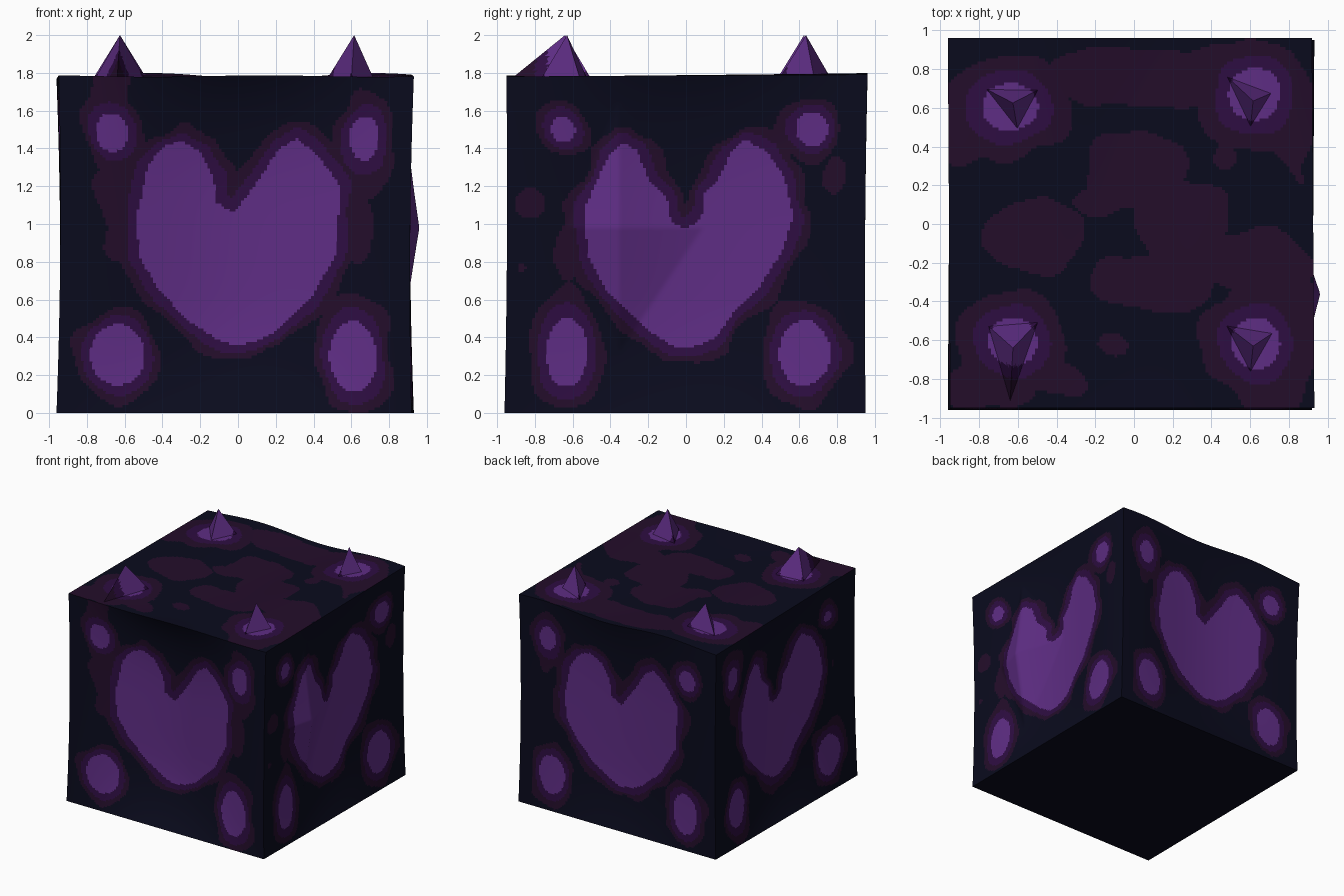
import bpy
import bmesh
import math
from mathutils import Vector, noise

if "Cube" in bpy.data.objects:
    bpy.data.objects.remove(bpy.data.objects["Cube"], do_unlink=True)


def make_material(name, color):
    mat = bpy.data.materials.new(name)
    mat.use_nodes = True
    rgba = (*color, 1.0)
    mat.diffuse_color = rgba
    mat.roughness = 1.0
    mat.specular_intensity = 0.0
    bsdf = mat.node_tree.nodes["Principled BSDF"]
    bsdf.inputs["Base Color"].default_value = rgba
    bsdf.inputs["Roughness"].default_value = 1.0
    bsdf.inputs["Specular IOR Level"].default_value = 0.0
    return mat


NAVY, MAROON, PLUM, PURPLE = range(4)
MATERIALS = [
    make_material("dark navy", (0.003, 0.0033, 0.0125)),
    make_material("dark maroon", (0.017, 0.004, 0.023)),
    make_material("deep plum", (0.027, 0.004, 0.054)),
    make_material("bright purple", (0.112, 0.026, 0.23)),
]

# Heart outlines, from the notch round the right lobe and back
WIDE_HEART = [(-.02, 1.06), (.1, 1.22), (.22, 1.4), (.31, 1.45), (.42, 1.37), (.54, 1.2),
              (.52, .84), (.38, .6), (.2, .43), (.08, .37), (-.04, .36), (-.13, .4),
              (-.28, .5), (-.44, .68), (-.52, .83), (-.54, 1.02), (-.48, 1.3),
              (-.4, 1.41), (-.3, 1.44), (-.2, 1.38), (-.13, 1.25), (-.11, 1.11)]
DEEP_HEART = [(.03, .99), (.09, 1.05), (.1, 1.16), (.16, 1.22), (.24, 1.38), (.31, 1.45),
              (.43, 1.38), (.52, 1.25), (.57, 1.04), (.51, .86), (.39, .67), (.25, .53),
              (.16, .4), (.04, .35), (-.06, .35), (-.18, .42), (-.42, .65), (-.52, .83),
              (-.54, 1.08), (-.41, 1.36), (-.33, 1.43), (-.26, 1.39), (-.2, 1.24),
              (-.1, 1.14), (-.08, 1.01), (-.02, .98)]
HEARTS = {"front": WIDE_HEART, "left": DEEP_HEART,
          "back": [(u + .03, v) for u, v in WIDE_HEART], "right": DEEP_HEART}

# Glowing spots as (u, v, radius u, radius v), u running to the viewer's right
SPOTS = {
    "front": [(-.67, 1.48, .085, .1), (.67, 1.46, .075, .11),
              (-.64, .31, .145, .16), (.61, .3, .125, .19)],
    "left": [(-.65, 1.5, .065, .07), (.67, 1.5, .085, .09),
             (-.63, .32, .11, .18), (.63, .32, .135, .18)],
    "back": [(-.65, 1.48, .07, .1), (.67, 1.46, .08, .09),
             (-.62, .31, .12, .16), (.65, .31, .12, .17)],
    "right": [(-.7, 1.46, .075, .1), (.61, 1.49, .05, .05),
              (-.63, .31, .12, .16), (.62, .3, .13, .17)],
    "top": [(-.64, .61, .14, .12), (.62, .67, .135, .135),
            (-.63, -.61, .125, .125), (.63, -.62, .125, .13)],
}

# Faint stains in the same form
STAINS = {
    "front": [(-.67, 1.7, .09, .18), (-.67, 1.1, .09, .25),
              (.7, 1.35, .09, .22), (.64, .97, .08, .2)],
    "left": [(-.82, 1.11, .04, .06), (.8, 1.27, .06, .12), (-.62, .87, .07, .12),
             (-.87, .76, .02, .02)],
    "back": [(.62, 1.1, .06, .15), (-.68, 1.25, .05, .1)],
    "right": [(-.66, 1.2, .06, .15), (.68, 1.05, .05, .1)],
    "top": [(-.5, -.05, .26, .21), (0, .28, .28, .21), (.25, .02, .26, .22),
            (.1, -.3, .38, .15), (.62, -.2, .34, .17), (.08, .75, .62, .15),
            (.7, -.55, .26, .45), (.83, .45, .1, .2), (-.75, -.83, .25, .12),
            (-.85, .5, .15, .18), (.47, .34, .06, .05), (.5, .8, .3, .13),
            (-.12, -.62, .08, .07), (-.22, .12, .14, .07), (-.4, -.8, .14, .08)],
}
# Reach of the plum and maroon rings around each spot
SIDE_RINGS, TOP_RINGS = (.045, .085), (.07, .16)

# Outward axis, rightward axis and depth of the hollow on every face
SIDES = {
    "front": ((0, -1, 0), (1, 0, 0), .12),
    "left": ((1, 0, 0), (0, 1, 0), .08),
    "back": ((0, 1, 0), (-1, 0, 0), .058),
    "right": ((-1, 0, 0), (0, -1, 0), .095),
    "top": ((0, 0, 1), (1, 0, 0), .012),
    "bottom": ((0, 0, -1), (1, 0, 0), .01),
}


def heart_distance(u, v, outline):
    """Signed distance to a heart outline, negative inside."""
    best, inside = 9.0, False
    for (ax, ay), (bx, by) in zip(outline, outline[1:] + outline[:1]):
        dx, dy = bx - ax, by - ay
        t = max(0, min(1, ((u - ax) * dx + (v - ay) * dy) / (dx * dx + dy * dy)))
        best = min(best, math.hypot(u - ax - t * dx, v - ay - t * dy))
        if (ay > v) != (by > v) and u < ax + (v - ay) * dx / dy:
            inside = not inside
    return -best if inside else best


def ellipse_distance(u, v, ellipse):
    cu, cv, ru, rv = ellipse
    return (math.hypot((u - cu) / ru, (v - cv) / rv) - 1) * min(ru, rv)


def paint(side, u, v):
    """Pick the colour of a point on one side of the block."""
    if side == "bottom":
        return NAVY
    seed = len(side) * 3.7 + ord(side[0])
    wobble = noise.noise(Vector((u * 5, v * 5, seed)))
    spot = min(ellipse_distance(u, v, s) for s in SPOTS[side])
    heart = heart_distance(u, v, HEARTS[side]) if side in HEARTS else 9.0
    plum, maroon = TOP_RINGS if side == "top" else SIDE_RINGS
    if min(spot + wobble * .012, heart) < 0:
        return PURPLE
    if min(spot - plum, heart - .05) + wobble * .03 < 0:
        return PLUM
    stain = min(ellipse_distance(u, v, s) for s in STAINS[side])
    if min(spot - maroon, heart - .09, stain) + wobble * .06 < 0:
        return MAROON
    return NAVY


def warp(p):
    """Map the unit cube onto the slightly crooked block."""
    x, y, z = p
    pinch = 1 - z * z
    top_wave = (.006 + .01 * y) * math.cos(5 * (x + .47)) * (z + 1) / 2
    return Vector((x * (.94 - .014 * pinch) - .015 - .006 * y * z,
                   y * (.956 - .008 * pinch) + .005 * z,
                   (z + 1) * .8915 + top_wave))


def build_side(bm, side, n):
    normal, right = (Vector(a) for a in SIDES[side][:2])
    up = normal.cross(right)
    rows = []
    for j in range(n + 1):
        row = []
        for i in range(n + 1):
            a, b = 2 * i / n - 1, 2 * j / n - 1
            co = warp(normal + right * a + up * b)
            co -= normal * SIDES[side][2] * math.cos(a * math.pi / 2) ** 2 * (1 - b ** 4)
            if side == "left":
                # Ridge through one heart lobe, sloping gently to the notch
                off = co.y + .36
                ridge = 1 - abs(off) / (.45 if off > 0 else .27) - abs(co.z - .98) / .67
                co.x += max(0, ridge) * .105
            row.append(bm.verts.new(co))
        rows.append(row)
    vertical = Vector((0, 1, 0)) if normal.z else Vector((0, 0, 1))
    for j in range(n):
        for i in range(n):
            face = bm.faces.new((rows[j][i], rows[j][i + 1],
                                 rows[j + 1][i + 1], rows[j + 1][i]))
            c = face.calc_center_median()
            face.material_index = paint(side, c.dot(right), c.dot(vertical))


def finish(name, bm):
    mesh = bpy.data.meshes.new(name)
    bm.to_mesh(mesh)
    bm.free()
    for mat in MATERIALS:
        mesh.materials.append(mat)
    obj = bpy.data.objects.new(name, mesh)
    bpy.context.collection.objects.link(obj)
    return obj


# Block body
bm = bmesh.new()
for side in SIDES:
    build_side(bm, side, 124)
bmesh.ops.remove_doubles(bm, verts=bm.verts, dist=.0005)
block = finish("block_body", bm)
bpy.ops.object.select_all(action="DESELECT")
block.select_set(True)
bpy.context.view_layer.objects.active = block
bpy.ops.object.shade_smooth_by_angle(angle=math.radians(30))

# Three-sided spikes on the top: tip, then base corners
SPIKES = {
    "spike_front_right": [(-.625, -.64), (-.64, -.93), (-.49, -.5), (-.76, -.52)],
    "spike_front_left": [(.615, -.63), (.6, -.77), (.72, -.56), (.47, -.52)],
    "spike_back_right": [(-.625, .625), (-.6, .48), (-.48, .7), (-.77, .7)],
    "spike_back_left": [(.615, .635), (.6, .49), (.72, .68), (.47, .77)],
}
for name, (tip, *base) in SPIKES.items():
    bm = bmesh.new()
    top = bm.verts.new((*tip, 2.0))
    ring = [bm.verts.new((*p, 1.765)) for p in base]
    for a, b in zip(ring, ring[1:] + ring[:1]):
        bm.faces.new((a, b, top))
    bmesh.ops.recalc_face_normals(bm, faces=bm.faces)
    bmesh.ops.subdivide_edges(bm, edges=bm.edges, cuts=14, use_grid_fill=True)
    for face in bm.faces:
        c = face.calc_center_median()
        face.material_index = paint("top", c.x, c.y)
    finish(name, bm)
